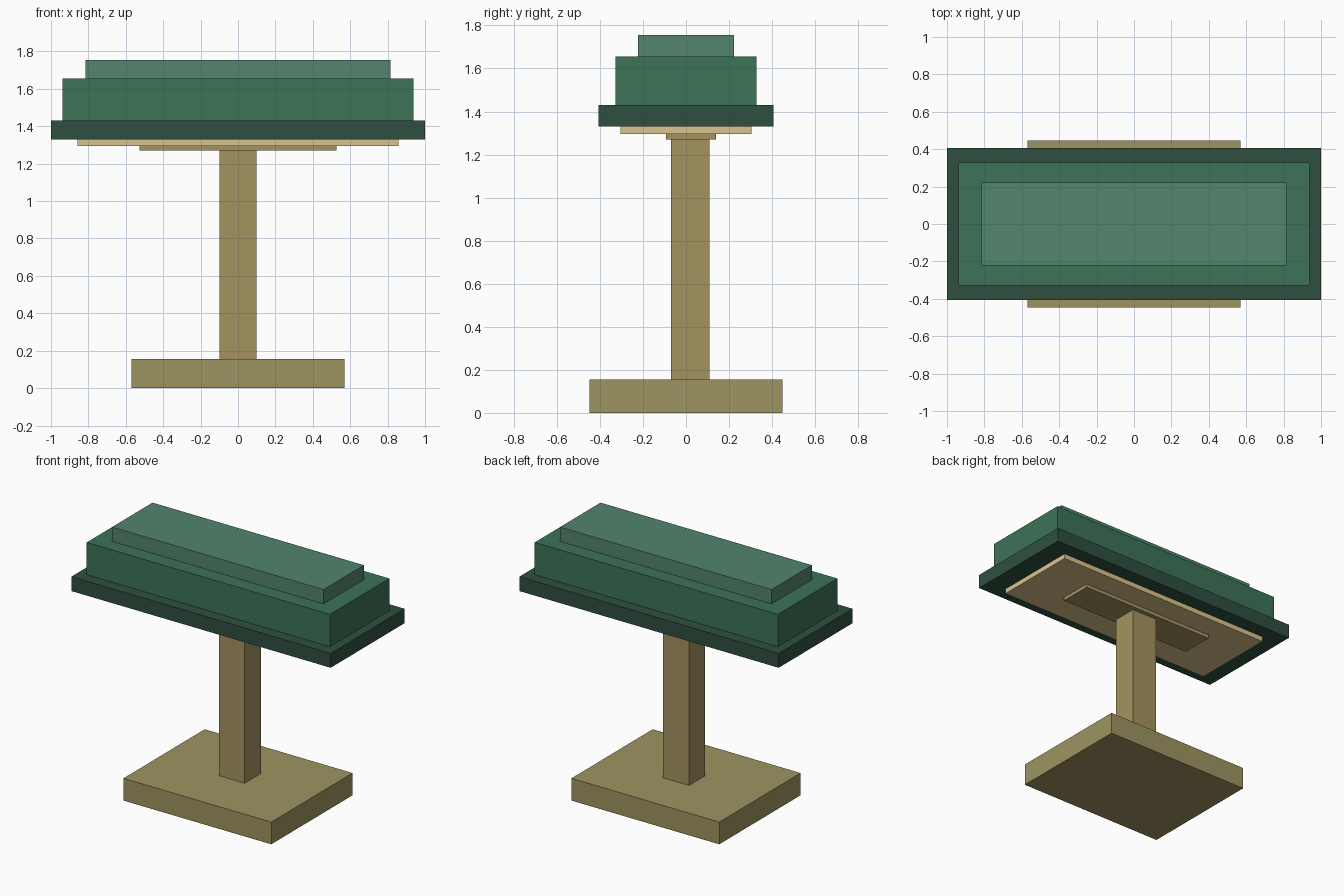
import bpy

if "Cube" in bpy.data.objects:
    bpy.data.objects.remove(bpy.data.objects["Cube"])


def material(name, hex_color):
    def lin(v):
        v /= 255
        return v / 12.92 if v <= 0.04045 else ((v + 0.055) / 1.055) ** 2.4
    m = bpy.data.materials.new(name)
    m.diffuse_color = (*[lin(int(hex_color[i:i + 2], 16)) for i in (0, 2, 4)], 1)
    m.use_nodes = True
    m.node_tree.nodes["Principled BSDF"].inputs["Base Color"].default_value = m.diffuse_color
    return m


def box(name, size_x, size_y, z0, z1, mat, y=0.0):
    bpy.ops.mesh.primitive_cube_add(size=1, location=(0, y, (z0 + z1) / 2))
    ob = bpy.context.object
    ob.name = name
    ob.scale = (size_x, size_y, z1 - z0)
    bpy.ops.object.transform_apply(location=False, rotation=False, scale=True)
    ob.data.materials.append(mat)
    return ob


olive = material("olive_brass", "9E9460")
brass = material("brass", "A4935F")
cream = material("cream", "D9C48C")
dark = material("dark_green", "2F4F40")
green = material("green", "3D7358")
pale = material("pale_green", "52856D")

# Stand: base, slightly offset post and mounting plate
box("base", 1.14, 0.895, 0, 0.155, olive)
box("post", 0.20, 0.178, 0.155, 1.27, brass, y=0.02)
box("mounting_plate", 1.055, 0.233, 1.27, 1.295, brass, y=0.023)

# Light panel under the shade
box("light_panel", 1.715, 0.61, 1.295, 1.33, cream)

# Stepped shade
box("shade_rim", 2.0, 0.815, 1.33, 1.43, dark)
box("shade_body", 1.875, 0.655, 1.43, 1.655, green)
box("shade_cap", 1.63, 0.445, 1.655, 1.755, pale)
